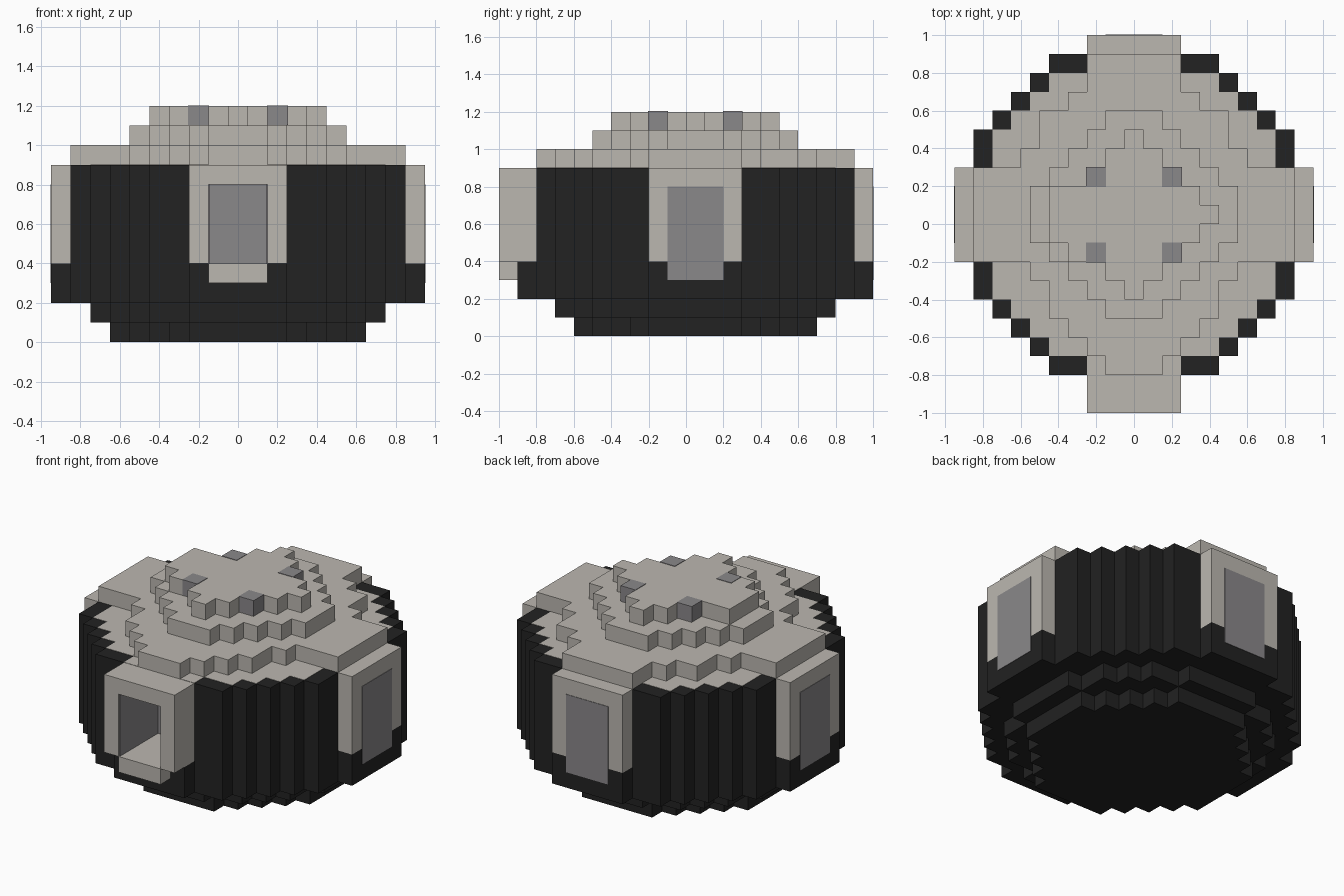
import bpy
import bmesh

cube = bpy.data.objects.get("Cube")
if cube:
    bpy.data.objects.remove(cube, do_unlink=True)


def material(name, color):
    m = bpy.data.materials.new(name)
    m.use_nodes = True
    m.diffuse_color = (*color, 1)
    m.node_tree.nodes["Principled BSDF"].inputs["Base Color"].default_value = (*color, 1)
    return m


STONE = material("pale stone", (0.5, 0.475, 0.435))
GREY = material("mid grey", (0.255, 0.246, 0.255))
DARK = material("charcoal", (0.016, 0.016, 0.016))
MID_Y = 0.05


def prism(name, points, z0, z1, mat):
    """Extrude a flat outline from z0 to z1."""
    bm = bmesh.new()
    face = bm.faces.new([bm.verts.new((x, y, z0)) for x, y in points])
    grown = bmesh.ops.extrude_face_region(bm, geom=[face])["geom"]
    moved = [g for g in grown if isinstance(g, bmesh.types.BMVert)]
    bmesh.ops.translate(bm, verts=moved, vec=(0, 0, z1 - z0))
    bmesh.ops.recalc_face_normals(bm, faces=bm.faces)
    mesh = bpy.data.meshes.new(name)
    bm.to_mesh(mesh)
    bm.free()
    mesh.materials.append(mat)
    obj = bpy.data.objects.new(name, mesh)
    bpy.context.scene.collection.objects.link(obj)
    return obj


def box(name, x0, x1, y0, y1, z0, z1, mat):
    return prism(name, [(x0, y0), (x1, y0), (x1, y1), (x0, y1)], z0, z1, mat)


def steps(rows):
    """Stair-step points from (distance, half width) rows, outside in."""
    pts = []
    for i, (d, w) in enumerate(rows):
        pts.append((w, d))
        if i + 1 < len(rows):
            pts.append((w, rows[i + 1][0]))
    return pts


def layer(name, front, z0, z1, mat, back=None, notch=None):
    """Stepped slab, mirrored left to right."""
    half = [(w, MID_Y - d) for w, d in steps(front)]
    half += [(w, MID_Y + d) for w, d in reversed(steps(back or front))]
    if notch:
        w, depth = notch
        half = [(w, depth), (w, half[0][1])] + half
    return prism(name, half + [(-x, y) for x, y in reversed(half)], z0, z1, mat)


# Stepped foundation
layer("foundation_lower", [(.65, .25), (.55, .35), (.45, .45), (.35, .55), (.25, .65)], 0, .1, DARK)
layer("foundation_upper", [(.75, .25), (.65, .45), (.55, .55), (.45, .65), (.25, .75)], .1, .2, DARK)

# Round wall, with an entrance passage cut into the front
wall = [(.85, .45), (.75, .55), (.65, .65), (.55, .75), (.45, .85)]
layer("wall_base", wall, .2, .3, DARK)
layer("wall_middle", wall, .3, .8, DARK, notch=(.15, -.6))
layer("wall_top", wall, .8, .9, DARK)

# Roof tiers
layer("roof_plate", [(.85, .25), (.75, .45), (.65, .55), (.55, .65), (.45, .75), (.25, .85)],
      .86, .902, STONE)
layer("roof_lower", [(.85, .15), (.75, .25), (.65, .35), (.55, .45), (.35, .55), (.25, .85)],
      .9, 1, STONE, back=[(.85, .25), (.65, .35), (.55, .5), (.35, .6), (.25, .85)])
layer("roof_middle", [(.55, .15), (.45, .25), (.35, .35), (.25, .45), (.15, .55)], 1, 1.1, STONE)
layer("roof_top", [(.45, .05), (.35, .15), (.25, .25), (.15, .35), (.05, .45)], 1.1, 1.2, STONE)
box("roof_top_side", -.45, -.34, -.1, .2, 1.1, 1.2, STONE)
box("roof_top_corner", -.35, -.24, -.2, -.09, 1.1, 1.2, STONE)

# Grey corner blocks on the top tier
e = .003
for sx in (-.2, .2):
    for sy in (-.15, .25):
        box("roof_corner_block", sx - .05 - e, sx + .05 + e, sy - .05 - e, sy + .05 + e,
            1.1 + e, 1.2 + e, GREY)

# Side porches with closed doors
for s, side in ((1, "left"), (-1, "right")):
    box(side + "_porch", s * .76, s * .95, -.2, .3, .4, .9, STONE)
    box(side + "_porch_base", s * .76, s * .95, -.2, .3, .2, .4, DARK)
    box(side + "_door", s * .945, s * .953, -.1, .2, .3, .8, GREY)

# Back porch with closed door
box("back_porch", -.25, .25, .8, 1, .4, .9, STONE)
box("back_porch_base", -.25, .25, .8, 1, .2, .4, DARK)
box("back_door", -.15, .15, .995, 1.003, .3, .8, GREY)

# Front porch: open frame, threshold and grey-lined passage
box("front_lintel", -.25, .25, -1, -.8, .8, .9, STONE)
box("front_porch_base", -.25, .25, -.9, -.8, .2, .3, DARK)
box("front_threshold", -.15, .15, -1, -.6, .3, .4, STONE)
for s, side in ((1, "left"), (-1, "right")):
    box("front_post_" + side, s * .15, s * .25, -1, -.8, .4, .8, STONE)
    box("front_post_base_" + side, s * .15, s * .25, -.9, -.8, .3, .4, DARK)
    box("passage_wall_" + side, s * .143, s * .15, -.99, -.6, .4, .8, GREY)
box("passage_end", -.15, .15, -.607, -.6, .4, .8, GREY)
